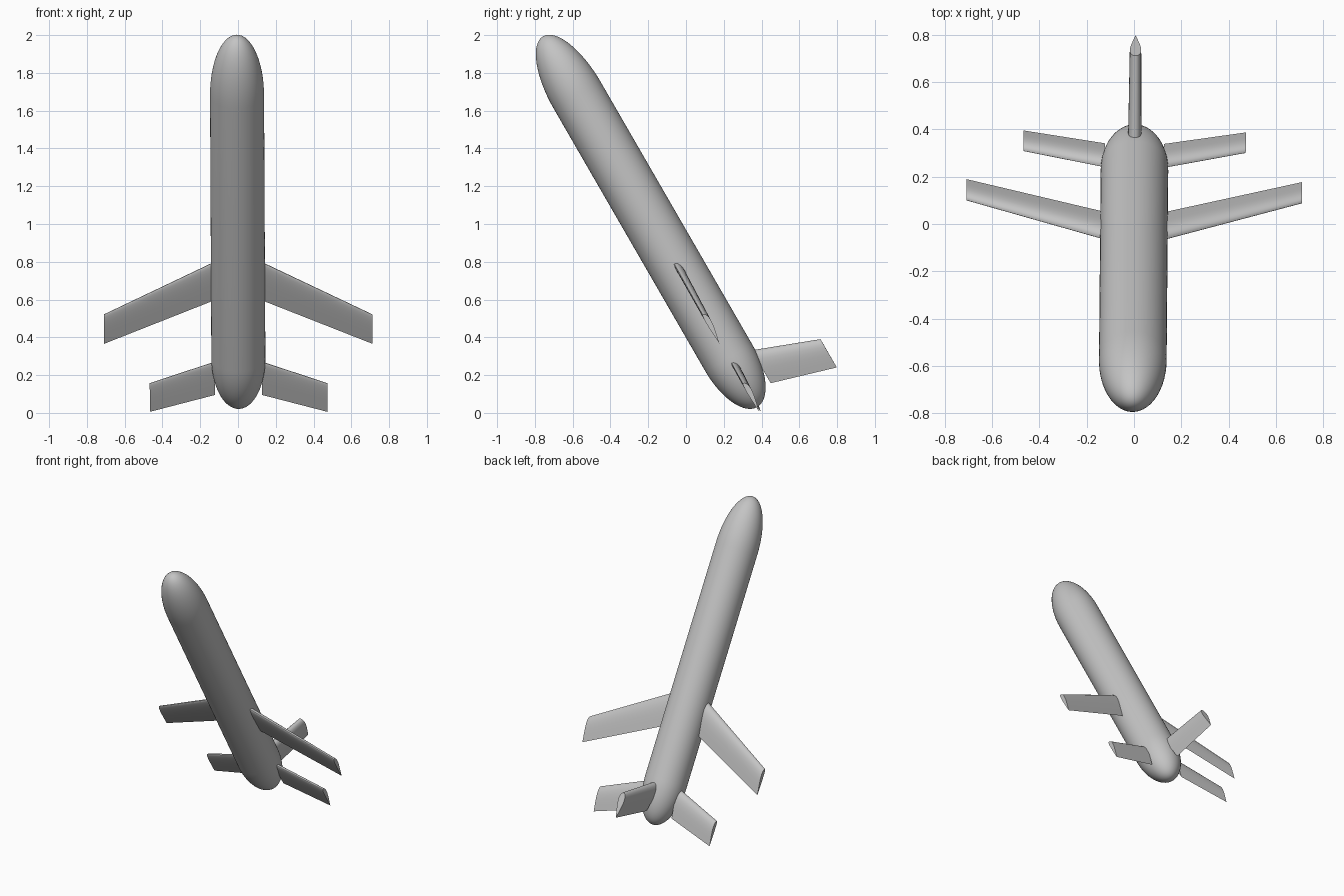
import bpy
import bmesh
from math import sin, cos, pi, radians
from mathutils import Matrix

cube = bpy.data.objects.get("Cube")
if cube:
    bpy.data.objects.remove(cube, do_unlink=True)

grey = bpy.data.materials.new("plain_grey")
grey.use_nodes = True
grey.diffuse_color = (0.55, 0.55, 0.55, 1)
grey.node_tree.nodes["Principled BSDF"].inputs["Base Color"].default_value = (0.55, 0.55, 0.55, 1)

# Body frame: local z runs to the nose, local y to the upper side
FRAME = (Matrix.Rotation(radians(-0.5), 4, "Z")
         @ Matrix.Translation((0, 0.296, 0.171))
         @ Matrix.Rotation(radians(30), 4, "X"))


def finish(bm, name, angle):
    bmesh.ops.recalc_face_normals(bm, faces=bm.faces)
    bm.transform(FRAME)
    mesh = bpy.data.meshes.new(name)
    bm.to_mesh(mesh)
    bm.free()
    mesh.materials.append(grey)
    obj = bpy.data.objects.new(name, mesh)
    bpy.context.collection.objects.link(obj)
    bpy.ops.object.select_all(action="DESELECT")
    obj.select_set(True)
    bpy.context.view_layer.objects.active = obj
    bpy.ops.object.shade_smooth_by_angle(angle=radians(angle))


def make_body(radius, tail, tail_len, nose, nose_len, steps=16):
    """Spin a straight tube with elliptical ends."""
    arc = [i / steps * pi / 2 for i in range(steps + 1)]
    profile = [(radius * sin(a), tail - tail_len * cos(a)) for a in arc]
    profile += [(radius * cos(a), nose + nose_len * sin(a)) for a in arc]
    bm = bmesh.new()
    verts = [bm.verts.new((r, 0, z)) for r, z in profile]
    edges = [bm.edges.new(pair) for pair in zip(verts, verts[1:])]
    bmesh.ops.spin(bm, geom=verts + edges, cent=(0, 0, 0), axis=(0, 0, 1),
                   angle=2 * pi, steps=64)
    bmesh.ops.remove_doubles(bm, verts=bm.verts, dist=0.0001)
    finish(bm, "body", 40)


# Aerofoil curve: distance along the chord, share of the thickness
CURVE = [(0, 0), (0.01, 0.3), (0.04, 0.58), (0.1, 0.82), (0.18, 0.96), (0.27, 1),
         (0.4, 0.93), (0.55, 0.75), (0.75, 0.43), (1, 0)]


def make_fin(name, root, tip, upper, lower, turn=0, side=1):
    """Loft an aerofoil between two stations (span, leading, trailing)."""
    bm = bmesh.new()
    rings = []
    for span, lead, trail in (root, tip):
        chord = lead - trail
        outline = [(t, upper * h) for t, h in CURVE]
        outline += [(t, -lower * h) for t, h in CURVE[-2:0:-1]]
        rings.append([bm.verts.new((side * span, h * chord, lead - t * chord))
                      for t, h in outline])
    count = len(rings[0])
    for i in range(count):
        j = (i + 1) % count
        bm.faces.new((rings[0][i], rings[0][j], rings[1][j], rings[1][i]))
    for ring in rings:
        bm.faces.new(ring)
    bm.transform(Matrix.Rotation(radians(turn), 4, "Z"))
    finish(bm, name, 45)


make_body(0.143, 0.138, 0.30, 1.745, 0.36)

WING = ((0.125, 0.723, 0.491), (0.71, 0.403, 0.225))
TAIL = ((0.125, 0.113, -0.088), (0.47, -0.018, -0.191))
for label, side in (("left", 1), ("right", -1)):
    make_fin(label + "_wing", *WING, 0.13, 0.035, side=side)
    make_fin(label + "_tailplane", *TAIL, 0.14, 0.03, side=side)
make_fin("upright_fin", *TAIL, 0.14, 0.14, turn=90)
